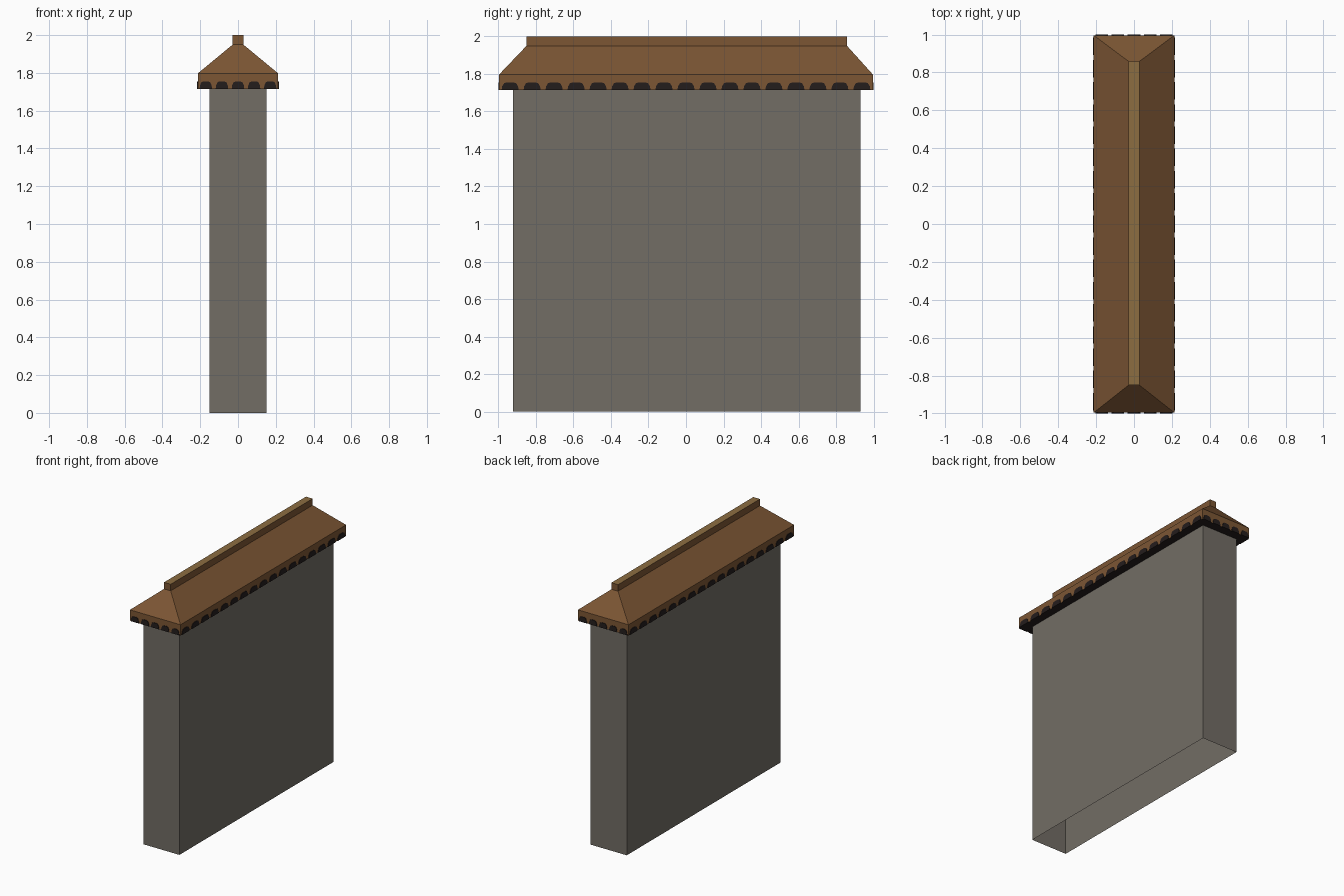
import bpy, bmesh, math

if "Cube" in bpy.data.objects:
    bpy.data.objects.remove(bpy.data.objects["Cube"])


def material(name, r, g, b):
    """Flat colour from sRGB 0-255 values, stored as linear."""
    lin = [((c / 255 + 0.055) / 1.055) ** 2.4 for c in (r, g, b)]
    m = bpy.data.materials.new(name)
    m.diffuse_color = (*lin, 1)
    m.use_nodes = True
    m.node_tree.nodes["Principled BSDF"].inputs["Base Color"].default_value = m.diffuse_color
    return m


STONE = material("grey_stone", 114, 109, 101)
BROWN = material("brown_tile", 124, 86, 52)
GOLD = material("ridge_tan", 140, 109, 65)
DARK = material("dark_eave", 36, 29, 28)


def add_object(name, bm, mats):
    me = bpy.data.meshes.new(name)
    bm.normal_update()
    bm.to_mesh(me)
    bm.free()
    for m in mats:
        me.materials.append(m)
    ob = bpy.data.objects.new(name, me)
    bpy.context.collection.objects.link(ob)
    return ob


def stack(rings, bottom=True, top=True):
    """Stacked rectangles (x0, x1, y0, y1, z) joined by side walls."""
    bm = bmesh.new()
    loops = []
    for x0, x1, y0, y1, z in rings:
        loops.append([bm.verts.new((x, y, z)) for x, y in
                      ((x0, y0), (x1, y0), (x1, y1), (x0, y1))])
    for a, b in zip(loops, loops[1:]):
        for i in range(4):
            j = (i + 1) % 4
            bm.faces.new((a[i], a[j], b[j], b[i]))
    if bottom:
        bm.faces.new(loops[0][::-1])
    if top:
        bm.faces.new(loops[-1])
    return bm


# Wall: a shell open at the bottom
EAVE = 1.715
add_object("wall", stack([(-0.152, 0.152, -0.922, 0.93, 0),
                          (-0.152, 0.152, -0.922, 0.93, EAVE)],
                         bottom=False, top=False), [STONE])

# Hipped roof with an upright fascia and a dark underside
RX, RY = 0.213, 0.996
bm = stack([(-RX, RX, -RY, RY, EAVE), (-RX, RX, -RY, RY, 1.797),
            (-0.028, 0.028, -0.85, 0.858, 1.95)])
bm.normal_update()
for f in bm.faces:
    f.material_index = 1 if f.normal.z < -0.5 else 0
add_object("roof", bm, [BROWN, DARK])

# Ridge beam with a lighter top
bm = stack([(-0.028, 0.028, -0.85, 0.858, 1.94),
            (-0.028, 0.028, -0.85, 0.858, 2.0)])
bm.normal_update()
for f in bm.faces:
    f.material_index = 1 if f.normal.z > 0.5 else 0
add_object("ridge_beam", bm, [BROWN, GOLD])


# Dark arched tile ends along the lower fascia on all four sides
def arches(name, count, half_len, dist, turn):
    bm = bmesh.new()
    step = 2 * half_len / count
    w, h, t = step * 0.39, 0.04, 0.004
    ca, sa = math.cos(turn), math.sin(turn)
    for k in range(count):
        c = -half_len + step * (k + 0.5)
        prof = [(c + w * math.cos(a), EAVE + h * min(1, 1.25 * math.sin(a)))
                for a in (math.pi * i / 8 for i in range(9))]
        back, front = [[bm.verts.new((u * ca + d * sa, u * sa - d * ca, z))
                        for u, z in prof] for d in (dist - 0.002, dist + t)]
        bm.faces.new(front)
        for i in range(9):
            j = (i + 1) % 9
            bm.faces.new((back[i], back[j], front[j], front[i]))
    bmesh.ops.recalc_face_normals(bm, faces=bm.faces)
    add_object(name, bm, [DARK])


for side, n, half, dist, turn in (("front", 5, RX, RY, 0),
                                  ("right", 17, RY, RX, math.pi / 2),
                                  ("back", 5, RX, RY, math.pi),
                                  ("left", 17, RY, RX, -math.pi / 2)):
    arches("tile_ends_" + side, n, half, dist, turn)
